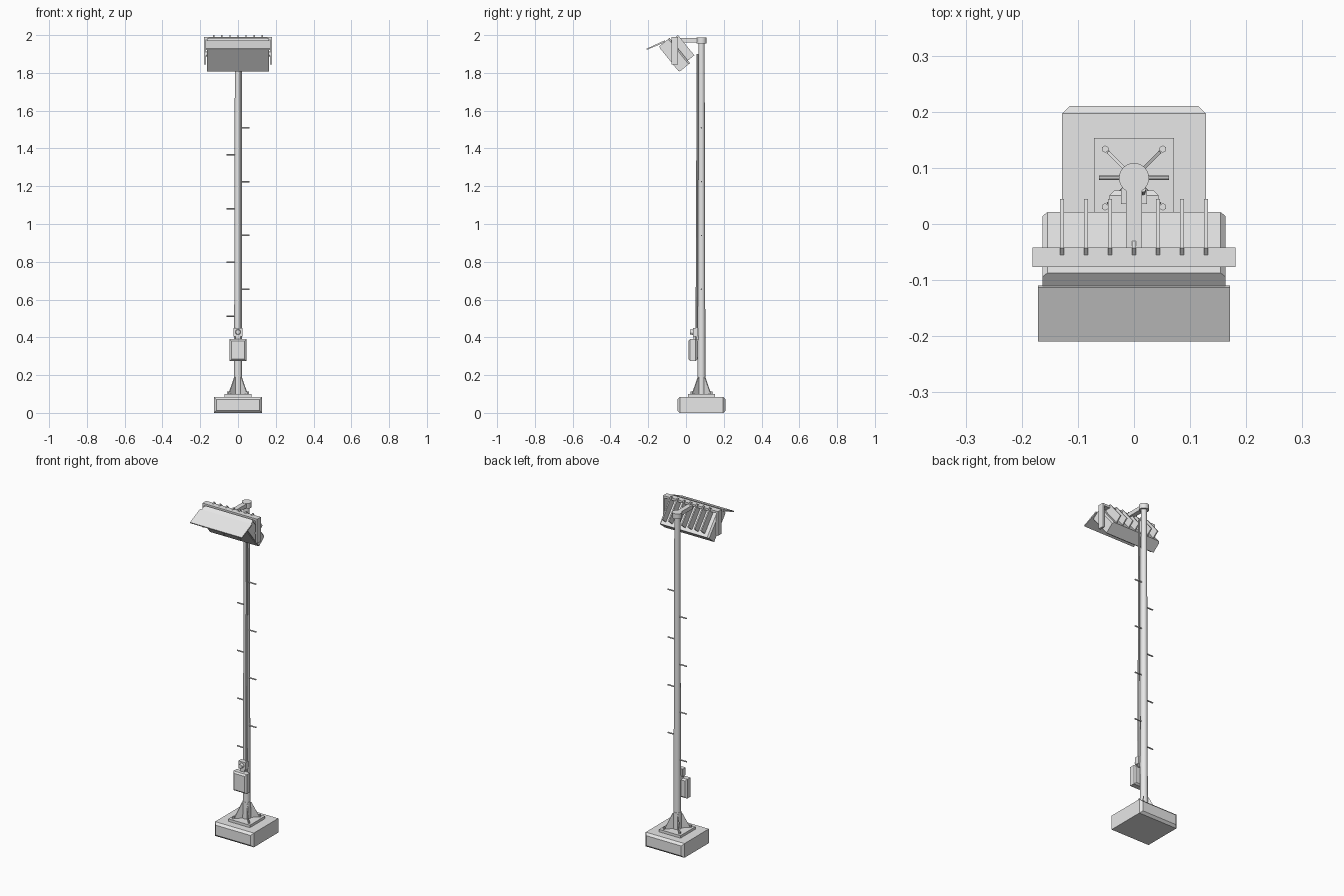
import bpy, bmesh, math
from mathutils import Vector, Matrix

if "Cube" in bpy.data.objects:
    bpy.data.objects.remove(bpy.data.objects["Cube"])

metal = bpy.data.materials.new("light_grey_metal")
metal.diffuse_color = (0.8, 0.8, 0.8, 1)
metal.use_nodes = True
metal.node_tree.nodes["Principled BSDF"].inputs["Base Color"].default_value = metal.diffuse_color
POLE_Y = 0.082


def finish(name, bm, smooth=False):
    bmesh.ops.recalc_face_normals(bm, faces=bm.faces)
    me = bpy.data.meshes.new(name)
    bm.to_mesh(me)
    bm.free()
    me.materials.append(metal)
    ob = bpy.data.objects.new(name, me)
    bpy.context.collection.objects.link(ob)
    if smooth:
        bpy.context.view_layer.objects.active = ob
        ob.select_set(True)
        bpy.ops.object.shade_smooth_by_angle(angle=math.radians(35))
        ob.select_set(False)
    return ob


def box(name, x, y, z, matrix=None):
    bm = bmesh.new()
    bmesh.ops.create_cube(bm, size=1)
    for v in bm.verts:
        v.co = Vector([(r[0] + r[1]) / 2 + c * (r[1] - r[0]) for c, r in zip(v.co, (x, y, z))])
    if matrix:
        bm.transform(matrix)
    return finish(name, bm)


def rod(name, a, b, r1, r2=None, sides=16, smooth=True):
    a, b = Vector(a), Vector(b)
    bm = bmesh.new()
    bmesh.ops.create_cone(bm, cap_ends=True, segments=sides, radius1=r1,
                          radius2=r1 if r2 is None else r2, depth=(b - a).length)
    turn = (b - a).to_track_quat('Z', 'Y').to_matrix().to_4x4()
    bm.transform(Matrix.Translation((a + b) / 2) @ turn)
    return finish(name, bm, smooth)


def prism(name, profile, x0, x1, matrix=None):
    """Extrude a (y, z) outline from x0 to x1."""
    bm = bmesh.new()
    f = bm.faces.new([bm.verts.new((x0, y, z)) for y, z in profile])
    ext = bmesh.ops.extrude_face_region(bm, geom=[f])["geom"]
    for v in ext:
        if isinstance(v, bmesh.types.BMVert):
            v.co.x = x1
    if matrix:
        bm.transform(matrix)
    return finish(name, bm)


def tapered_block(name, hx, y, z, c):
    """Block whose front and back faces are inset with a chamfer."""
    bm = bmesh.new()
    rings = []
    for yy, i in ((y[0], c), (y[0] + c, 0), (y[1] - c, 0), (y[1], c)):
        rings.append([bm.verts.new(p) for p in (
            (-hx + i, yy, z[0] + i), (hx - i, yy, z[0] + i),
            (hx - i, yy, z[1] - i), (-hx + i, yy, z[1] - i))])
    for a, b in zip(rings, rings[1:]):
        for k in range(4):
            bm.faces.new((a[k], a[(k + 1) % 4], b[(k + 1) % 4], b[k]))
    bm.faces.new(rings[0])
    bm.faces.new(rings[-1])
    return finish(name, bm)


# Footing and base plate
tapered_block("footing", 0.128, (-0.046, 0.21), (0, 0.085), 0.013)
box("base_plate", (-0.071, 0.071), (0.011, 0.153), (0.085, 0.1))

# Bolts and diagonal gussets
for i in range(4):
    a = math.radians(45 + 90 * i)
    bx, by = 0.0515 * math.copysign(1, math.cos(a)), POLE_Y + 0.0515 * math.copysign(1, math.sin(a))
    rod("anchor_bolt", (bx, by, 0.1), (bx, by, 0.112), 0.0065, sides=6, smooth=False)
    spin = Matrix.Translation((0, POLE_Y, 0)) @ Matrix.Rotation(a, 4, 'Z')
    prism("gusset", [(0.01, 0.1), (0.066, 0.1), (0.066, 0.108), (0.026, 0.19), (0.01, 0.19)],
          -0.003, 0.003, spin)

# Tapered pole with cap and arm
rod("pole", (0, POLE_Y, 0.1), (0, POLE_Y, 1.96), 0.021, 0.0165)
rod("pole_foot_collar", (0, POLE_Y, 0.1), (0, POLE_Y, 0.2), 0.023, 0.022)
rod("pole_cap", (0, POLE_Y, 1.956), (0, POLE_Y, 1.987), 0.027)
box("arm", (-0.014, 0.014), (-0.045, POLE_Y), (1.961, 1.985))

# Alternating climbing pegs
for i in range(8):
    s = -1 if i % 2 == 0 else 1
    z = 0.512 + 0.1425 * i
    rod("climbing_peg", (0, POLE_Y, z), (s * 0.062, POLE_Y, z), 0.004, sides=8)

# Cable conduit along the pole
rod("conduit", (0.016, 0.056, 0.385), (0.016, 0.062, 1.9), 0.0055, sides=8)

# Control box, and small sensor above it
tapered_block("control_box", 0.044, (0.012, 0.06), (0.275, 0.39), 0.009)
box("sensor_stem", (-0.014, 0.014), (0.04, 0.065), (0.385, 0.41))
box("sensor_plate", (-0.023, 0.023), (0.036, 0.064), (0.405, 0.45))
rod("sensor_button", (0, 0.04, 0.428), (0, 0.02, 0.428), 0.015, 0.012)

# Lamp head frame: local y runs out of the back, local z runs up the front glass
TILT = math.atan2(0.63, 0.777)
head = Matrix.Translation((0, -0.087, 1.985)) @ Matrix.Rotation(TILT, 4, 'X')
D, L = 0.07, 0.172

# Housing, with side chamfers at the back
bm = bmesh.new()
bmesh.ops.create_cube(bm, size=1)
bmesh.ops.transform(bm, verts=bm.verts, matrix=Matrix.Translation((0, -D / 2, -L / 2))
                    @ Matrix.Diagonal((0.326, D, L, 1)))
corner = [e for e in bm.edges if all(v.co.y > -0.01 for v in e.verts)
          and abs(e.verts[0].co.x - e.verts[1].co.x) < 0.01]
bmesh.ops.bevel(bm, geom=corner, offset=0.009, segments=1, affect='EDGES')
bm.transform(head)
finish("lamp_housing", bm)

# Three glass panes
for x in (-0.106, 0, 0.106):
    box("glass_pane", (x - 0.0505, x + 0.0505), (-D - 0.004, -D + 0.004), (-L + 0.007, -0.007), head)

# Cooling fins
for i in range(-3, 4):
    x = i * 0.0427
    box("cooling_fin", (x - 0.0035, x + 0.0035), (-0.002, 0.044), (-0.154, -0.016), head)

# Visor over the glass
prism("visor", [(-0.207, 1.922), (-0.11, 1.963), (-0.113, 1.972), (-0.209, 1.928)], -0.171, 0.171)

# Yoke: crossbar and two side straps with pivots
box("yoke_crossbar", (-0.181, 0.181), (-0.077, -0.042), (1.977, 1.99))
for s in (-1, 1):
    box("yoke_strap", sorted((s * 0.17, s * 0.181)), (-0.077, -0.042), (1.845, 1.985))
    rod("yoke_pivot", (s * 0.15, -0.06, 1.9), (s * 0.171, -0.06, 1.9), 0.012)
